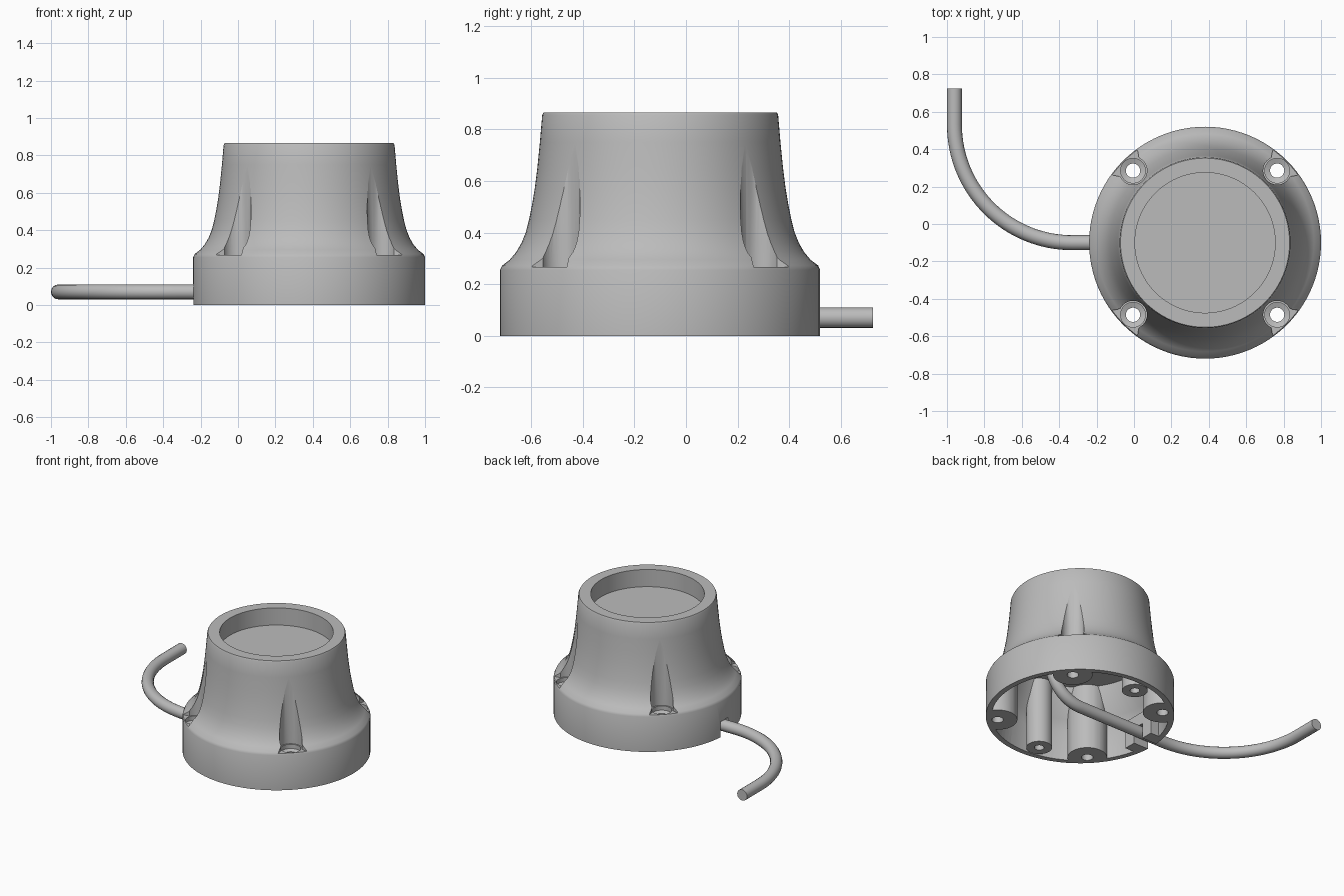
import bpy, bmesh, math
from mathutils import Vector, Matrix

cube = bpy.data.objects.get("Cube")
if cube:
    bpy.data.objects.remove(cube, do_unlink=True)

CENTRE = Vector((0.38, -0.10, 0))
SIDES = 96

grey = bpy.data.materials.new("plain_grey")
grey.use_nodes = True
grey.diffuse_color = (0.5, 0.5, 0.5, 1)
grey.node_tree.nodes["Principled BSDF"].inputs["Base Color"].default_value = (0.5, 0.5, 0.5, 1)


def finish(name, bm):
    bmesh.ops.recalc_face_normals(bm, faces=bm.faces)
    mesh = bpy.data.meshes.new(name)
    bm.to_mesh(mesh)
    bm.free()
    mesh.materials.append(grey)
    ob = bpy.data.objects.new(name, mesh)
    bpy.context.collection.objects.link(ob)
    return ob


def lathe(name, profile, sides=SIDES, offset=(0, 0)):
    """Solid of revolution; the profile starts and ends on the axis."""
    bm = bmesh.new()
    verts = [bm.verts.new((r, 0, z)) for r, z in profile]
    edges = [bm.edges.new(pair) for pair in zip(verts, verts[1:])]
    bmesh.ops.spin(bm, geom=verts + edges, cent=(0, 0, 0), axis=(0, 0, 1),
                   angle=math.tau, steps=sides, use_duplicate=False)
    bmesh.ops.remove_doubles(bm, verts=bm.verts, dist=1e-5)
    bmesh.ops.translate(bm, verts=bm.verts, vec=CENTRE + Vector((*offset, 0)))
    return finish(name, bm)


def cylinder(name, radius, low, high, offset, sides=40):
    return lathe(name, [(0, low), (radius, low), (radius, high), (0, high)], sides, offset)


def box(name, low, high):
    bm = bmesh.new()
    bmesh.ops.create_cube(bm, size=1)
    low, high = Vector(low), Vector(high)
    bmesh.ops.scale(bm, verts=bm.verts, vec=high - low)
    bmesh.ops.translate(bm, verts=bm.verts, vec=(low + high) / 2 + CENTRE)
    return finish(name, bm)


def pocket(name, angle):
    """Rounded recess around a screw seat, flaring towards the rim."""
    seat, radius = 0.545, 0.075
    outline = [(0.70, 0.16)]
    for i in range(21):
        a = math.radians(70 + 220 * i / 20)
        outline.append((seat + radius * math.cos(a), radius * math.sin(a)))
    outline.append((0.70, -0.16))
    bm = bmesh.new()
    face = bm.faces.new([bm.verts.new((x, y, 0.266)) for x, y in outline])
    top = bmesh.ops.extrude_face_region(bm, geom=[face])["geom"]
    bmesh.ops.translate(bm, vec=(0, 0, 0.55),
                        verts=[v for v in top if isinstance(v, bmesh.types.BMVert)])
    bmesh.ops.transform(bm, verts=bm.verts,
                        matrix=Matrix.Translation(CENTRE) @ Matrix.Rotation(angle, 4, "Z"))
    return finish(name, bm)


def subtract(target, cutter):
    mod = target.modifiers.new("cut", "BOOLEAN")
    mod.operation, mod.solver, mod.object = "DIFFERENCE", "EXACT", cutter
    bpy.context.view_layer.objects.active = target
    bpy.ops.object.modifier_apply(modifier=mod.name)
    bpy.data.objects.remove(cutter, do_unlink=True)


def smooth(ob):
    bpy.ops.object.select_all(action="DESELECT")
    ob.select_set(True)
    bpy.context.view_layer.objects.active = ob
    bpy.ops.object.shade_smooth_by_angle(angle=math.radians(30))


# Housing with flared skirt and dished top
housing = lathe("housing", [
    (0, 0), (0.62, 0), (0.62, 0.255), (0.612, 0.272), (0.582, 0.295), (0.557, 0.325),
    (0.537, 0.36), (0.521, 0.40), (0.508, 0.45), (0.496, 0.51), (0.486, 0.57),
    (0.476, 0.65), (0.466, 0.75), (0.457, 0.855), (0.452, 0.865),
    (0.375, 0.865), (0.375, 0.74), (0, 0.74)])

screws = [math.radians(45 + 90 * i) for i in range(4)]
seats = [(0.545 * math.cos(a), 0.545 * math.sin(a)) for a in screws]
posts = [(-0.06, 0.49), (-0.06, -0.49)]

# Underside cavity, leaving screw columns, posts and cable block standing
cavity = lathe("cavity", [(0, -0.05), (0.585, -0.05), (0.575, 0.21), (0.535, 0.28),
                          (0.485, 0.37), (0.45, 0.48), (0, 0.48)])
for seat in seats:
    subtract(cavity, cylinder("column", 0.13, -0.1, 0.6, seat))
for post in posts:
    subtract(cavity, cylinder("post", 0.085, -0.1, 0.6, post))
subtract(cavity, box("cable_block", (-0.7, -0.13, -0.1), (-0.5, 0.13, 0.2)))
subtract(housing, cavity)

# Screw pockets, countersinks and through holes
for angle, seat in zip(screws, seats):
    subtract(housing, pocket("pocket", angle))
    subtract(housing, lathe("screw_hole", [(0, -0.1), (0.038, -0.1), (0.038, 0.225),
                                           (0.066, 0.235), (0.066, 0.3), (0, 0.3)], 40, seat))
for post in posts:
    subtract(housing, cylinder("post_hole", 0.032, -0.1, 0.15, post))
subtract(housing, box("cable_slot", (-0.7, -0.042, -0.1), (-0.45, 0.042, 0.112)))
smooth(housing)

# Cable: drops inside the housing, leaves through the slot and curves to the back
path = [(0.63, -0.1, 0.5)]
for i in range(13):
    a = math.radians(90 * i / 12)
    path.append((0.38 + 0.25 * math.cos(a), -0.1, 0.32 - 0.25 * math.sin(a)))
for i in range(33):
    a = math.radians(90 * i / 32)
    path.append((-0.33 - 0.63 * math.sin(a), 0.53 - 0.63 * math.cos(a), 0.07))
path.append((-0.96, 0.725, 0.07))

curve = bpy.data.curves.new("cable", "CURVE")
curve.dimensions = "3D"
curve.bevel_depth = 0.04
curve.bevel_resolution = 6
curve.use_fill_caps = True
spline = curve.splines.new("POLY")
spline.points.add(len(path) - 1)
for point, co in zip(spline.points, path):
    point.co = (*co, 1)
curve.materials.append(grey)
cable = bpy.data.objects.new("cable", curve)
bpy.context.collection.objects.link(cable)
bpy.ops.object.select_all(action="DESELECT")
cable.select_set(True)
bpy.context.view_layer.objects.active = cable
bpy.ops.object.convert(target="MESH")
smooth(bpy.context.view_layer.objects.active)
